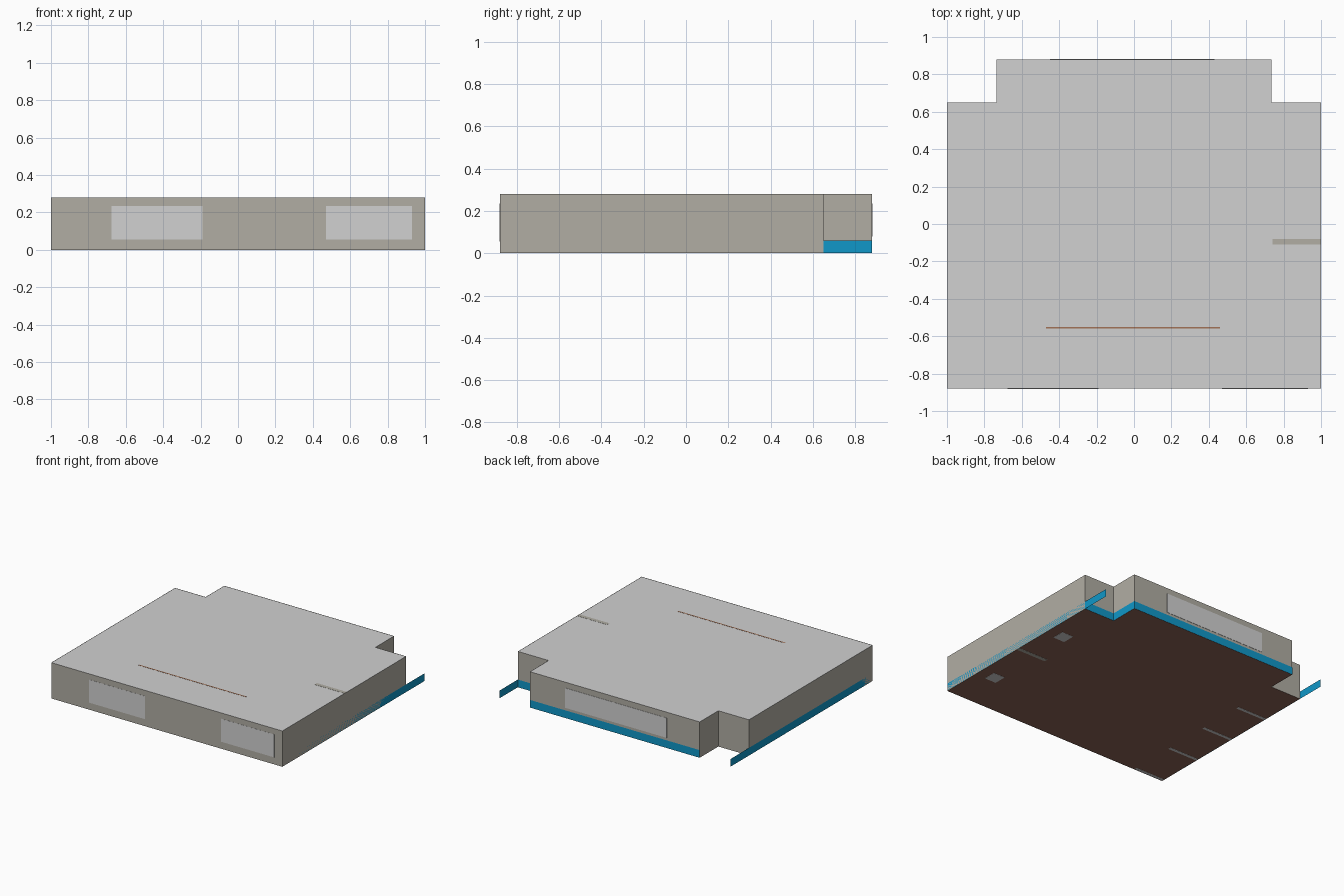
import bpy, bmesh

if "Cube" in bpy.data.objects:
    bpy.data.objects.remove(bpy.data.objects["Cube"])

H = 0.28          # room height
BASE = 0.06       # skirting height
W, D = 1.0, 0.88  # half width, half depth
NX, NY = 0.735, 0.65  # back corner notches


def material(name, rgb):
    m = bpy.data.materials.new(name)
    m.diffuse_color = (*rgb, 1)
    m.use_nodes = True
    m.node_tree.nodes["Principled BSDF"].inputs["Base Color"].default_value = m.diffuse_color
    return m


WALL = material("warm grey wall", (0.44, 0.42, 0.37))
LIGHT = material("light grey", (0.64, 0.64, 0.64))
BLUE = material("blue skirting", (0.005, 0.31, 0.58))
BROWN = material("brown floor", (0.26, 0.125, 0.09))
WOOD = material("wood panel", (0.36, 0.17, 0.095))


def finish(name, bm, mat):
    mesh = bpy.data.meshes.new(name)
    bm.to_mesh(mesh)
    bm.free()
    mesh.materials.append(mat)
    ob = bpy.data.objects.new(name, mesh)
    bpy.context.collection.objects.link(ob)
    return ob


def slab(name, outline, z, mat, up):
    """Flat horizontal sheet from an outline."""
    bm = bmesh.new()
    f = bm.faces.new([bm.verts.new((x, y, z)) for x, y in outline])
    f.normal_update()
    if (f.normal.z > 0) != up:
        f.normal_flip()
    return finish(name, bm, mat)


def strip(name, path, z0, z1, mat):
    """Upright sheet following a path (counter-clockwise faces outward)."""
    bm = bmesh.new()
    low = [bm.verts.new((x, y, z0)) for x, y in path]
    top = [bm.verts.new((x, y, z1)) for x, y in path]
    for i in range(len(path) - 1):
        bm.faces.new((low[i], low[i + 1], top[i + 1], top[i]))
    return finish(name, bm, mat)


def box(name, x, y, z, mat):
    bm = bmesh.new()
    bmesh.ops.create_cube(bm, size=1)
    for v in bm.verts:
        v.co = [r[0] if c < 0 else r[1] for c, r in zip(v.co, (x, y, z))]
    return finish(name, bm, mat)


# room shell: floor, ceiling and walls share one notched outline
outline = [(-W, -D), (W, -D), (W, NY), (NX, NY), (NX, D),
           (-NX, D), (-NX, NY), (-W, NY)]
slab("floor", outline, 0.001, BROWN, False)
slab("ceiling", outline, H - 0.001, LIGHT, True)
strip("walls", outline + outline[:1], 0, H, WALL)

# skirting, running past the notches at both sides
strip("front_skirting", [(-W, -D), (W, -D)], 0, BASE, BLUE)
strip("right_skirting", [(W, -D), (W, D)], 0, BASE, BLUE)
strip("left_skirting", [(-W, D), (-W, -D)], 0, BASE, BLUE)
strip("back_skirting", [(NX, D + 0.001), (-NX, D + 0.001)], 0, BASE, BLUE)
strip("notch_skirting", [(W, NY + 0.001), (NX + 0.001, NY + 0.001),
                         (NX + 0.001, D)], 0, BASE, BLUE)

# window panels
for name, x0, x1 in (("front_window_left", -0.675, -0.19),
                     ("front_window_right", 0.47, 0.93)):
    box(name, (x0, x1), (-D - 0.001, -D + 0.004), (0.055, 0.235), LIGHT)
box("back_window", (-0.45, 0.43), (D - 0.004, D + 0.002), (0.08, 0.235), LIGHT)

# partitions along the left wall, one pier on the right
for i in range(4):
    y = -0.865 + 0.377 * i
    box(f"left_partition_{i + 1}", (-0.998, -0.74), (y - 0.012, y + 0.012),
        (0, 0.2), LIGHT)
box("right_pier", (0.74, 0.999), (-0.11, -0.08), (0, H), WALL)

# small pedestals in the right bays
for i, y in enumerate((-0.52, 0.24)):
    box(f"pedestal_{i + 1}", (0.81, 0.91), (y - 0.05, y + 0.05), (0, 0.12), LIGHT)

# wooden board hung inside near the front, touching the ceiling
box("hanging_board", (-0.47, 0.46), (-0.56, -0.55), (0.08, H), WOOD)
